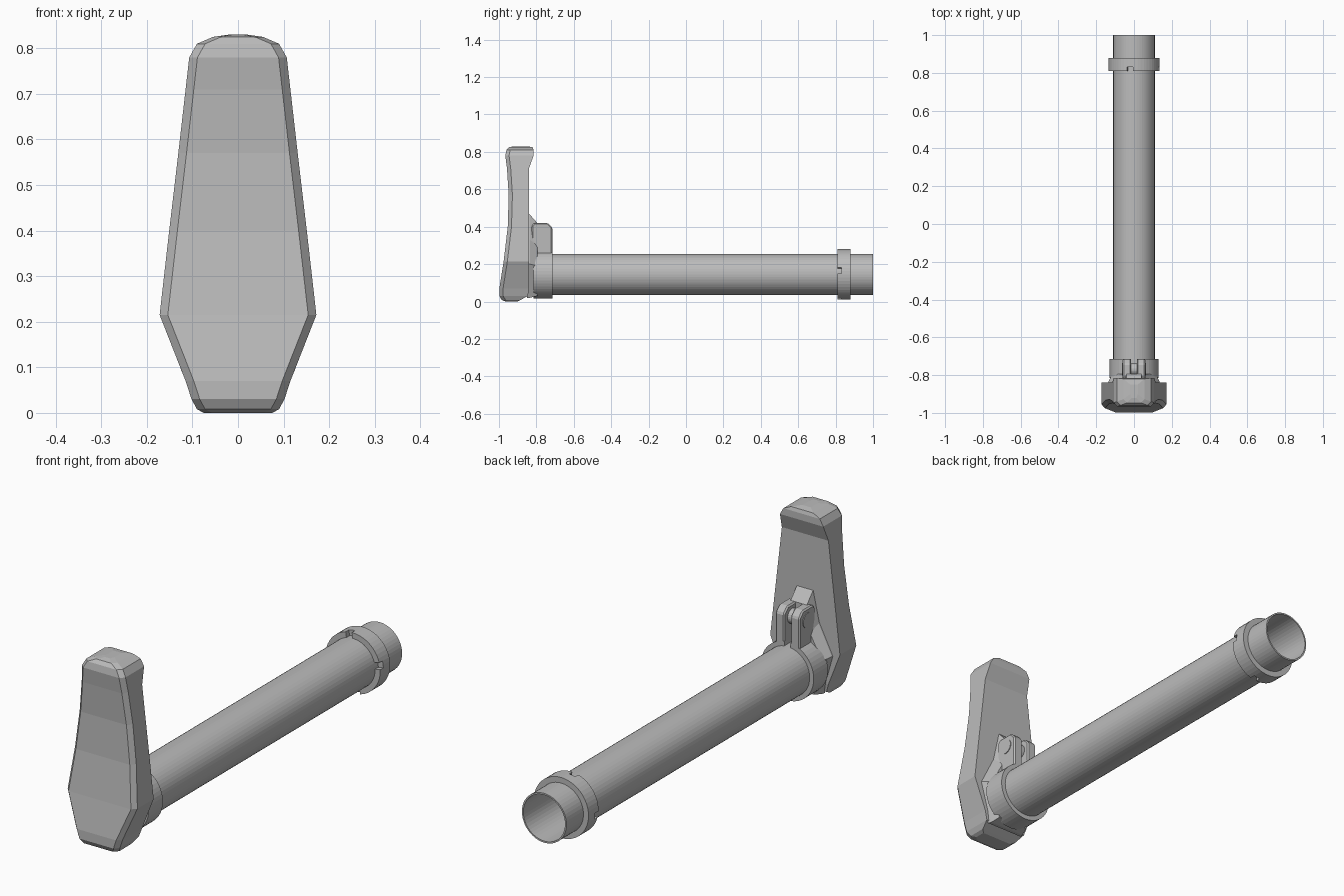
import bpy, bmesh, math
from mathutils import Matrix

cube = bpy.data.objects.get("Cube")
if cube:
    bpy.data.objects.remove(cube, do_unlink=True)

AXIS_Z = 0.145  # height of the tube axis
SIDES = 48

grey = bpy.data.materials.new("plain_grey")
grey.use_nodes = True
grey.diffuse_color = (0.5, 0.5, 0.5, 1)
grey.node_tree.nodes["Principled BSDF"].inputs["Base Color"].default_value = (0.5, 0.5, 0.5, 1)


def finish(name, bm):
    bmesh.ops.recalc_face_normals(bm, faces=bm.faces[:])
    mesh = bpy.data.meshes.new(name)
    bm.to_mesh(mesh)
    bm.free()
    mesh.materials.append(grey)
    obj = bpy.data.objects.new(name, mesh)
    bpy.context.collection.objects.link(obj)
    return obj


def loft(name, rings, caps=True, closed=False):
    """Skin a list of equal-length point rings."""
    bm = bmesh.new()
    loops = [[bm.verts.new(p) for p in ring] for ring in rings]
    pairs = list(zip(loops, loops[1:]))
    if closed:
        pairs.append((loops[-1], loops[0]))
    for a, b in pairs:
        for i in range(len(a)):
            j = (i + 1) % len(a)
            bm.faces.new((a[i], a[j], b[j], b[i]))
    if caps and not closed:
        bm.faces.new(loops[0])
        bm.faces.new(loops[-1])
    return finish(name, bm)


def circle(r, y, z=AXIS_Z):
    steps = [2 * math.pi * i / SIDES for i in range(SIDES)]
    return [(r * math.cos(t), y, z + r * math.sin(t)) for t in steps]


def lathe(name, profile):
    return loft(name, [circle(r, y) for r, y in profile], closed=True)


def box(name, center, size, turn=0):
    """Box that can be turned about the tube axis."""
    bm = bmesh.new()
    bmesh.ops.create_cube(bm, size=1)
    bm.transform(Matrix.Translation((0, 0, AXIS_Z)) @ Matrix.Rotation(turn, 4, 'Y')
                 @ Matrix.Translation(center) @ Matrix.Diagonal((*size, 1)))
    return finish(name, bm)


def cut(obj, cutter):
    cutter.hide_render = True
    mod = obj.modifiers.new("cut", 'BOOLEAN')
    mod.operation = 'DIFFERENCE'
    mod.solver = 'EXACT'
    mod.object = cutter
    bpy.context.view_layer.objects.active = obj
    bpy.ops.object.modifier_apply(modifier=mod.name)
    bpy.data.objects.remove(cutter, do_unlink=True)


# Shoulder pad: height, half width, front y, back y
pad_rows = [
    (0.0, 0.075, -0.965, -0.90), (0.008, 0.09, -0.985, -0.885),
    (0.03, 0.102, -0.998, -0.845), (0.07, 0.115, -0.998, -0.84),
    (0.215, 0.172, -0.975, -0.84), (0.40, 0.151, -0.953, -0.84),
    (0.57, 0.131, -0.948, -0.84), (0.71, 0.115, -0.957, -0.84),
    (0.78, 0.107, -0.966, -0.815), (0.81, 0.09, -0.96, -0.815),
    (0.825, 0.055, -0.947, -0.82), (0.83, 0.02, -0.92, -0.85),
]


def pad_section(z, w, front, back):
    edge = min(0.018, w * 0.4)
    half = [(w - edge, front), (w, front + 0.02), (w, back)]
    pts = half + [(-x, y) for x, y in reversed(half)]
    return [(x, y, z) for x, y in pts]


loft("shoulder_pad", [pad_section(*row) for row in pad_rows])


# Flared mount joining pad and clamp
def mount_section(y, half):
    return [(x, y, z) for x, z in half + [(-x, z) for x, z in reversed(half)]]


loft("pad_mount", [
    mount_section(-0.85, [(0.04, 0.475), (0.07, 0.34), (0.14, 0.20), (0.09, 0.02)]),
    mount_section(-0.835, [(0.04, 0.465), (0.07, 0.33), (0.135, 0.20), (0.085, 0.02)]),
    mount_section(-0.795, [(0.04, 0.42), (0.055, 0.30), (0.115, 0.19), (0.075, 0.03)]),
])

# Hollow tube, open at the rear
lathe("tube", [(0.11, -0.83), (0.11, 1.0), (0.103, 1.0), (0.103, -0.82)])
loft("tube_floor", [circle(0.107, -0.825), circle(0.107, -0.8)])

# Split clamp ring
clamp = lathe("clamp_ring", [(0.13, -0.815), (0.13, -0.715), (0.105, -0.715), (0.105, -0.815)])
cut(clamp, box("slot_cutter", (0, -0.765, 0.12), (0.03, 0.2, 0.1)))

# Clamp ears, mirrored about the slot
ear_profile = [(-0.825, 0.22), (-0.825, 0.405), (-0.81, 0.42), (-0.74, 0.42),
               (-0.715, 0.395), (-0.715, 0.22)]
for side, s in (("left", 1), ("right", -1)):
    ear = loft("clamp_ear_" + side, [[(s * x, y, z) for y, z in ear_profile]
                                     for x in (0.015, 0.06)])
    bevel = ear.modifiers.new("bevel", 'BEVEL')
    bevel.width = 0.006
    bevel.segments = 1


# Clamp bolt through both ears
def bolt_ring(x):
    steps = [2 * math.pi * i / 24 for i in range(24)]
    return [(x, -0.77 + 0.033 * math.cos(t), 0.368 + 0.033 * math.sin(t)) for t in steps]


loft("clamp_bolt", [bolt_ring(-0.063), bolt_ring(0.063)])

# Rear collar with four notches in its front edge
collar = lathe("rear_collar", [(0.135, 0.81), (0.135, 0.88), (0.105, 0.88), (0.105, 0.81)])
for k in range(4):
    notch = box("notch_cutter", (0, 0.81, 0.13), (0.03, 0.045, 0.05),
                math.radians(-9 + 90 * k))
    cut(collar, notch)
